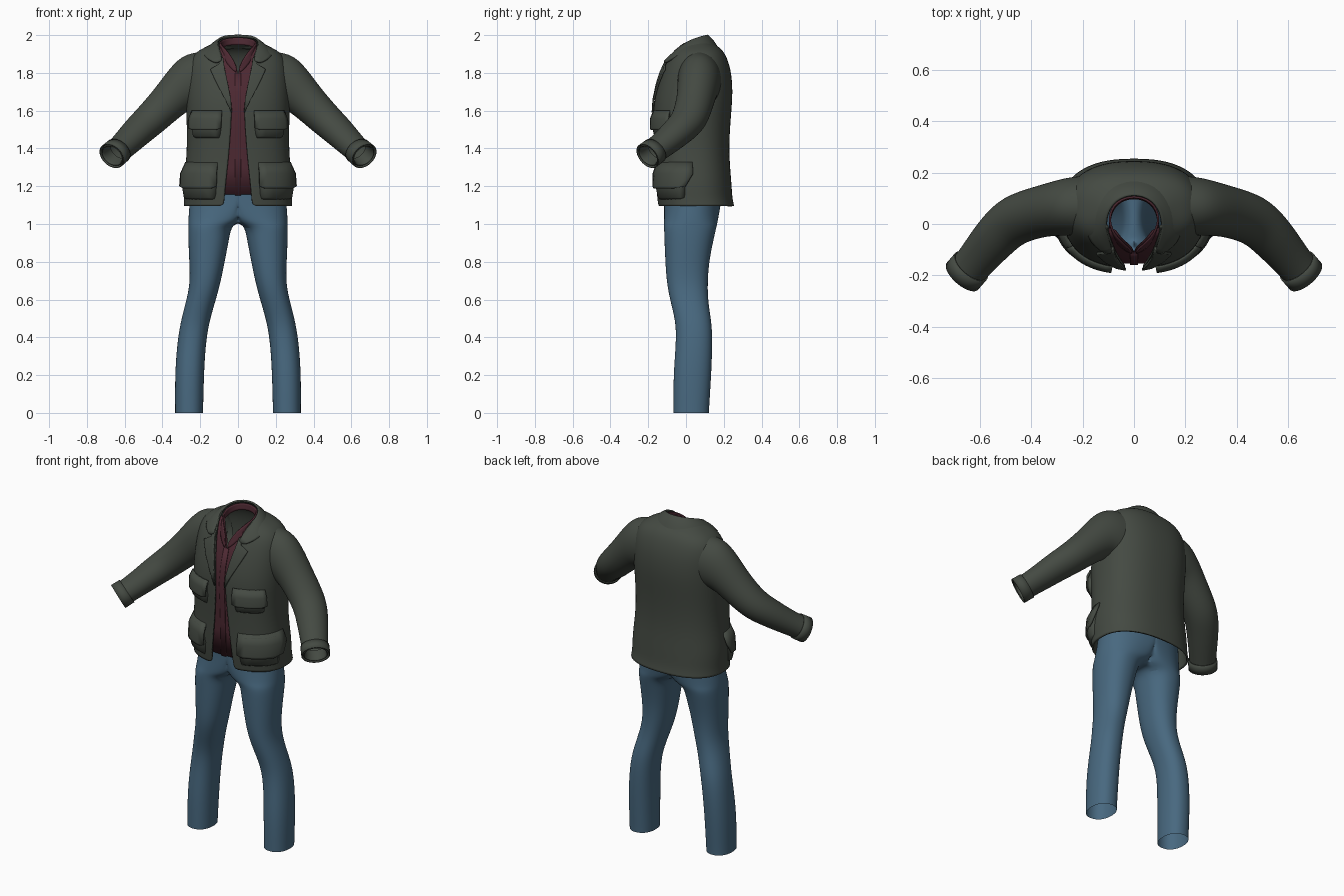
import bpy, bmesh, math
from mathutils import Vector

cube = bpy.data.objects.get("Cube")
if cube:
    bpy.data.objects.remove(cube, do_unlink=True)


def material(name, rgb):
    m = bpy.data.materials.new(name)
    m.use_nodes = True
    m.diffuse_color = (*rgb, 1)
    bsdf = m.node_tree.nodes["Principled BSDF"]
    bsdf.inputs["Base Color"].default_value = (*rgb, 1)
    bsdf.inputs["Roughness"].default_value = 0.9
    return m


OLIVE = material("olive cloth", (0.058, 0.068, 0.055))
MAROON = material("maroon cloth", (0.075, 0.022, 0.032))
DENIM = material("blue denim", (0.065, 0.14, 0.215))


def loft(name, rings, mat, closed=True, mirror=False, smooth=2, thick=0.0):
    """Skin a list of equally long point rows."""
    bm = bmesh.new()
    rows = [[bm.verts.new(p) for p in ring] for ring in rings]
    n = len(rows[0])
    for a, b in zip(rows, rows[1:]):
        for i in range(n if closed else n - 1):
            j = (i + 1) % n
            quad = (a[i], a[j], b[j], b[i])
            # no wall on the mirror plane
            if not (mirror and all(abs(v.co.x) < 1e-5 for v in quad)):
                bm.faces.new(quad)
    loose = [v for v in bm.verts if not v.link_faces]
    bmesh.ops.delete(bm, geom=loose, context='VERTS')
    bmesh.ops.remove_doubles(bm, verts=bm.verts, dist=1e-5)
    bmesh.ops.recalc_face_normals(bm, faces=bm.faces)
    mesh = bpy.data.meshes.new(name)
    bm.to_mesh(mesh)
    bm.free()
    mesh.materials.append(mat)
    ob = bpy.data.objects.new(name, mesh)
    bpy.context.collection.objects.link(ob)
    if mirror:
        ob.modifiers.new("Mirror", 'MIRROR').merge_threshold = 0.002
    if smooth:
        sub = ob.modifiers.new("Smooth", 'SUBSURF')
        sub.levels = sub.render_levels = smooth
    if thick:
        sol = ob.modifiers.new("Thickness", 'SOLIDIFY')
        sol.thickness = thick
        sol.offset = 0
    bpy.ops.object.select_all(action='DESELECT')
    ob.select_set(True)
    bpy.context.view_layer.objects.active = ob
    bpy.ops.object.shade_smooth_by_angle(angle=math.radians(50))
    return ob


def power(v, p):
    return math.copysign(abs(v) ** p, v)


# Torso shape: height, half width, front y, back y, half opening
TORSO = [
    (1.095, .283, -.145, .25, .075), (1.14, .28, -.15, .24, .072),
    (1.22, .283, -.157, .236, .065), (1.35, .268, -.158, .224, .05),
    (1.48, .265, -.163, .226, .04), (1.60, .27, -.17, .236, .032),
    (1.70, .27, -.155, .243, .045), (1.80, .265, -.125, .236, .065),
    (1.87, .25, -.095, .216, .08), (1.91, .215, -.07, .195, .09),
    (1.935, .165, -.05, .17, .1), (1.955, .125, -.035, .13, .1)]
POW = 2.4


def section(z):
    for a, b in zip(TORSO, TORSO[1:]):
        if z <= b[0]:
            f = max(0, (z - a[0]) / (b[0] - a[0]))
            return [p + (q - p) * f for p, q in zip(a, b)]
    return TORSO[-1]


def angle_at(x, z):
    return math.asin(min(1, (x / section(z)[1]) ** (POW / 2)))


def on_torso(t, z, off=0.0):
    _, hw, yf, yb, _ = section(z)
    return Vector(((hw + off) * power(math.sin(t), 2 / POW),
                   (yf + yb) / 2 - ((yb - yf) / 2 + off) * power(math.cos(t), 2 / POW), z))


def panel(name, rows, mat, cols=9, thick=.008, sunk=False):
    """Mirrored cloth patch; rows are height, inner x, outer x, offset."""
    grid = []
    for z, xa, xb, off in rows:
        ta, tb = angle_at(xa, z), angle_at(xb, z)
        grid.append([on_torso(ta + (tb - ta) * i / (cols - 1), z,
                              -.004 if sunk and i in (0, cols - 1) else off)
                     for i in range(cols)])
    return loft(name, grid, mat, closed=False, mirror=True, smooth=0, thick=thick)


# Jacket body, open at the front
rings = []
for z, hw, yf, yb, gap in TORSO:
    t0 = angle_at(gap, z)
    rings.append([on_torso(t0 + (2 * math.pi - 2 * t0) * i / 40, z) for i in range(41)])
loft("jacket_body", rings, OLIVE, closed=False, thick=.01)

# Sleeves: centre, radius up, radius sideways
ARM = [(.17, .07, 1.765, .15, .12), (.24, .07, 1.752, .157, .115),
       (.30, .06, 1.715, .12, .108), (.36, .05, 1.656, .102, .1),
       (.465, .02, 1.55, .09, .1), (.525, -.035, 1.497, .082, .092),
       (.585, -.105, 1.435, .072, .082), (.635, -.165, 1.388, .066, .074),
       (.668, -.203, 1.36, .067, .074)]
centres = [Vector(a[:3]) for a in ARM]
rings = []
for k, c in enumerate(centres):
    along = (centres[min(k + 1, len(ARM) - 1)] - centres[max(k - 1, 0)]).normalized()
    side = along.cross(Vector((0, 0, 1))).normalized()
    up = side.cross(along)
    turn = [2 * math.pi * i / 24 for i in range(24)]
    rings.append([c + up * ARM[k][3] * math.cos(t) + side * ARM[k][4] * math.sin(t)
                  for t in turn])
cuff = [[c + (p - c) * 1.06 for p in ring] for c, ring in zip(centres[-2:], rings[-2:])]
lip = [centres[-1] + (p - centres[-1]) * .78 for p in rings[-1]]
inside = [p - along * .07 for p in lip]
loft("sleeves", rings + [lip, inside], OLIVE, mirror=True)
loft("cuffs", cuff, OLIVE, mirror=True, smooth=1, thick=.006)

# Turned-down jacket collar, from the back round to the notch
top = [(0, .12, 2.0), (.075, .095, 1.995), (.11, .03, 1.975), (.105, -.04, 1.935), (.08, -.11, 1.86)]
fall = [(0, .178, 1.93), (.118, .148, 1.925), (.177, .05, 1.92), (.19, -.055, 1.89), (.115, -.115, 1.845)]
roll = [(Vector(a) + Vector(b)) / 2 + Vector((0, 0, .012)) for a, b in zip(top, fall)]
loft("jacket_collar", [top, roll, fall], OLIVE, closed=False, mirror=True, thick=.01)

# Lapels
panel("lapels", [(1.59, .03, .034, .008), (1.66, .036, .065, .012), (1.74, .05, .105, .014),
                 (1.80, .062, .132, .014), (1.818, .066, .138, .014), (1.845, .07, .095, .014),
                 (1.88, .075, .09, .01)], OLIVE, thick=.01)

# Chest and hip pockets with flaps
for name, z0, z1, xa, xb in (("chest", 1.455, 1.60, .085, .238), ("hip", 1.13, 1.325, .108, .28)):
    h = z1 - z0
    panel(name + "_pockets", [(z0, xa + .008, xb - .006, -.004), (z0 + .012, xa + .004, xb - .003, .014),
                              (z0 + h * .4, xa, xb, .022), (z1 - .02, xa, xb, .012),
                              (z1, xa, xb, -.004)], OLIVE, sunk=True)
    panel(name + "_flaps", [(z0 + h * .3, xa + .02, xb - .02, .028),
                            (z0 + h * .36, xa - .004, xb, .027),
                            (z0 + h * .7, xa - .004, xb, .024), (z1, xa - .002, xb, .004)],
          OLIVE, thick=.01)

# Shirt front with an open neck, a button strip and a standing collar
panel("shirt_front", [(1.155, 0, .13, -.018), (1.30, 0, .13, -.018), (1.45, 0, .13, -.018),
                      (1.60, 0, .13, -.018), (1.70, 0, .13, -.018), (1.79, 0, .13, -.018),
                      (1.84, .01, .13, -.018), (1.90, .05, .13, -.018),
                      (1.935, .08, .12, -.018)], MAROON, thick=.004)
panel("shirt_button_strip", [(z, 0, .017, -.013) for z in (1.15, 1.35, 1.48, 1.6, 1.7, 1.8)],
      MAROON, cols=3, thick=.004)
low = [(0, .108, 1.95), (.07, .085, 1.945), (.1, .02, 1.92), (.088, -.045, 1.89),
       (.055, -.088, 1.845), (.006, -.118, 1.79)]
high = [(0, .113, 1.988), (.072, .09, 1.983), (.102, .025, 1.963), (.08, -.04, 1.94),
        (.042, -.075, 1.90), (.006, -.108, 1.835)]
loft("shirt_collar", [low, high], MAROON, closed=False, mirror=True, thick=.008)

# Trousers: height, inner x, outer x, front y, back y of one leg
LEG = [(0, .185, .333, -.067, .122), (.03, .184, .333, -.067, .123), (.2, .18, .334, -.067, .134),
       (.35, .172, .324, -.055, .14), (.47, .155, .307, -.052, .138), (.58, .123, .278, -.08, .118),
       (.68, .094, .254, -.102, .114), (.8, .07, .258, -.11, .122), (.92, .047, .264, -.115, .147),
       (.985, .035, .264, -.117, .162), (1.01, -.05, .264, -.117, .168), (1.05, -.13, .262, -.117, .175),
       (1.12, -.255, .257, -.117, .188), (1.2, -.25, .25, -.117, .192)]
rings = []
for z, xa, xb, yf, yb in LEG:
    ring = []
    for i in range(28):
        t = 2 * math.pi * i / 28
        x = (xa + xb) / 2 + (xb - xa) / 2 * power(math.cos(t), .9)
        y = (yf + yb) / 2 + (yb - yf) / 2 * power(math.sin(t), .9)
        ring.append(Vector((max(x, 0), y, z)))
    rings.append(ring)
loft("trousers", rings, DENIM, mirror=True)
